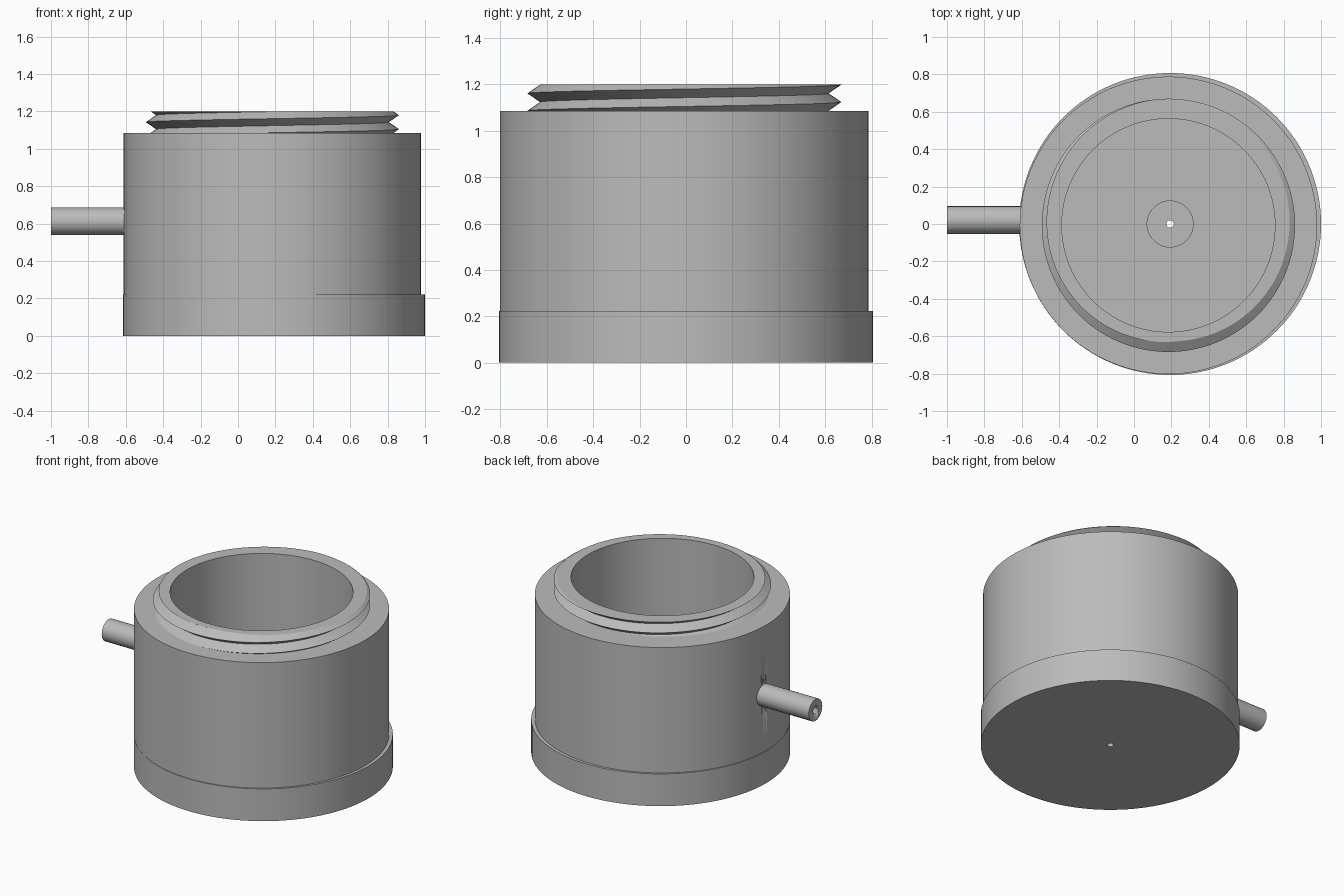
import bpy, bmesh, math

if "Cube" in bpy.data.objects:
    bpy.data.objects.remove(bpy.data.objects["Cube"])

mat = bpy.data.materials.new("plain_grey")
mat.diffuse_color = (0.5, 0.5, 0.5, 1)
mat.use_nodes = True
mat.node_tree.nodes["Principled BSDF"].inputs["Base Color"].default_value = mat.diffuse_color
N = 128


def finish(ob):
    ob.data.materials.clear()
    ob.data.materials.append(mat)
    bpy.ops.object.select_all(action='DESELECT')
    ob.select_set(True)
    bpy.context.view_layer.objects.active = ob
    bpy.ops.object.shade_smooth_by_angle(angle=math.radians(25))


def ring_solid(name, profile, cx, cy):
    """Sweep a closed (r, z) section, which may vary with angle, round z."""
    bm = bmesh.new()
    cols = []
    for i in range(N + 1):
        a = 2 * math.pi * i / N
        cols.append([bm.verts.new((cx + r * math.cos(a), cy + r * math.sin(a), z))
                     for r, z in profile(i / N)])
    for c, d in zip(cols, cols[1:]):
        n = len(c)
        for j in range(n):
            k = (j + 1) % n
            bm.faces.new((c[j], d[j], d[k], c[k]))
    bmesh.ops.remove_doubles(bm, verts=bm.verts, dist=1e-5)
    bmesh.ops.recalc_face_normals(bm, faces=bm.faces)
    me = bpy.data.meshes.new(name)
    bm.to_mesh(me)
    bm.free()
    ob = bpy.data.objects.new(name, me)
    bpy.context.collection.objects.link(ob)
    finish(ob)
    return ob


def rod(name, r, x0, x1, y, z):
    bpy.ops.mesh.primitive_cylinder_add(vertices=48, radius=r, depth=x1 - x0,
                                        location=((x0 + x1) / 2, y, z),
                                        rotation=(0, math.pi / 2, 0))
    ob = bpy.context.object
    ob.name = name
    finish(ob)
    return ob


# Base cap with floor, round recess and drain hole
ring_solid("base_cap", lambda t: [(0.02, 0), (0.807, 0), (0.807, 0.222),
                                  (0.123, 0.222), (0.123, 0.11), (0.02, 0.11)],
           0.193, 0)

# Main body wall
CX, CY, INNER, TOP = 0.184, -0.007, 0.57, 1.085
body = ring_solid("body", lambda t: [(INNER, 0.2), (0.795, 0.2),
                                     (0.795, TOP), (INNER, TOP)], CX, CY)


# Threaded neck: rows follow the helix, clamped to the neck height
def neck_section(t):
    pitch, peak = 0.075, 1.105 + 0.075 * t
    pts = []
    for k in range(-3, 4):
        z = min(max(peak + k * pitch / 2, TOP), 1.2)
        u = (z - peak) / pitch
        pts.append((0.677 - 0.11 * abs(u - round(u)), z))
    return pts + [(INNER, 1.2), (INNER, TOP)]


ring_solid("threaded_neck", neck_section, CX, CY)

# Side tube, bored through into the chamber
tube = rod("side_tube", 0.074, -1.0, -0.5, 0.021, 0.612)
bore = rod("bore_cutter", 0.025, -1.1, -0.3, 0.021, 0.612)
bore.hide_render = True
bore.hide_viewport = True
for ob in (body, tube):
    m = ob.modifiers.new("bore", 'BOOLEAN')
    m.operation = 'DIFFERENCE'
    m.solver = 'EXACT'
    m.object = bore
